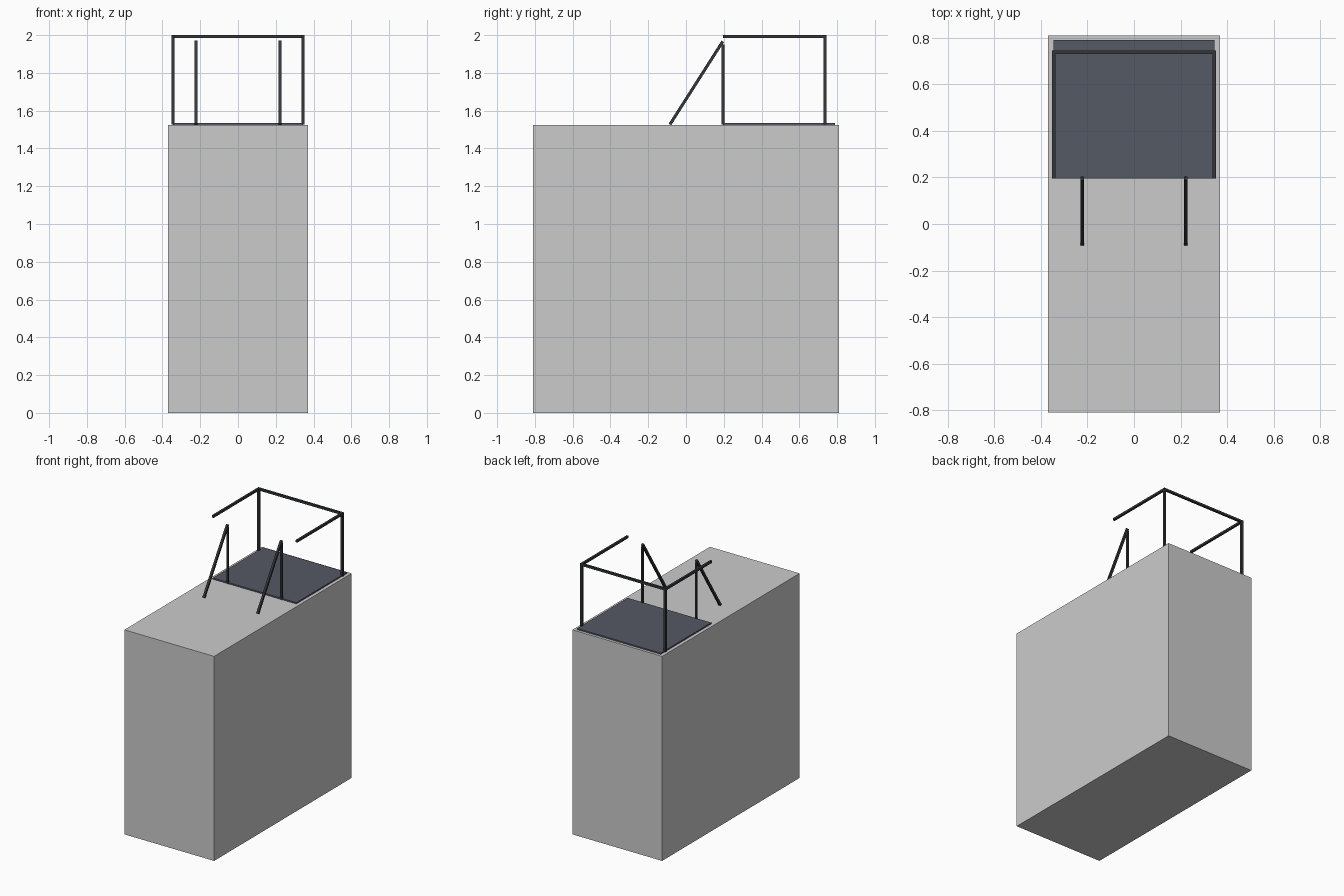
import bpy
from mathutils import Vector

if "Cube" in bpy.data.objects:
    bpy.data.objects.remove(bpy.data.objects["Cube"])


def material(name, rgb):
    m = bpy.data.materials.new(name)
    m.diffuse_color = (*rgb, 1)
    m.use_nodes = True
    m.node_tree.nodes["Principled BSDF"].inputs["Base Color"].default_value = m.diffuse_color
    return m


slab_mat = material("slab_grey", (0.09, 0.10, 0.125))
metal = material("dark_metal", (0.035, 0.037, 0.042))


def box(name, lo, hi, mat=None):
    lo, hi = Vector(lo), Vector(hi)
    bpy.ops.mesh.primitive_cube_add(size=1, location=(lo + hi) / 2)
    o = bpy.context.object
    o.name = name
    o.scale = hi - lo
    if mat:
        o.data.materials.append(mat)
    return o


def bar(name, a, b, width=0.016):
    # square bar running from a to b
    a, b = Vector(a), Vector(b)
    bpy.ops.mesh.primitive_cube_add(size=1, location=(a + b) / 2)
    o = bpy.context.object
    o.name = name
    o.scale = (width, width, (b - a).length)
    o.rotation_euler = (b - a).to_track_quat('Z', 'Y').to_euler()
    o.data.materials.append(metal)
    return o


# main block
box("body", (-0.37, -0.81, 0), (0.37, 0.81, 1.525))

# platform slab on top
box("platform", (-0.345, 0.195, 1.525), (0.345, 0.79, 1.535), slab_mat)

# frame parts on each side
for side, s in (("left", -1), ("right", 1)):
    x = 0.345 * s
    bar(f"rear_post_{side}", (x, 0.737, 1.527), (x, 0.737, 1.992))
    bar(f"side_rail_{side}", (x, 0.195, 1.992), (x, 0.745, 1.992))
    x = 0.222 * s
    bar(f"front_post_{side}", (x, 0.196, 1.527), (x, 0.196, 1.95), 0.014)
    bar(f"brace_{side}", (x, -0.085, 1.527), (x, 0.195, 1.967))

# rail across the back
bar("rear_rail", (-0.345, 0.737, 1.992), (0.345, 0.737, 1.992))
